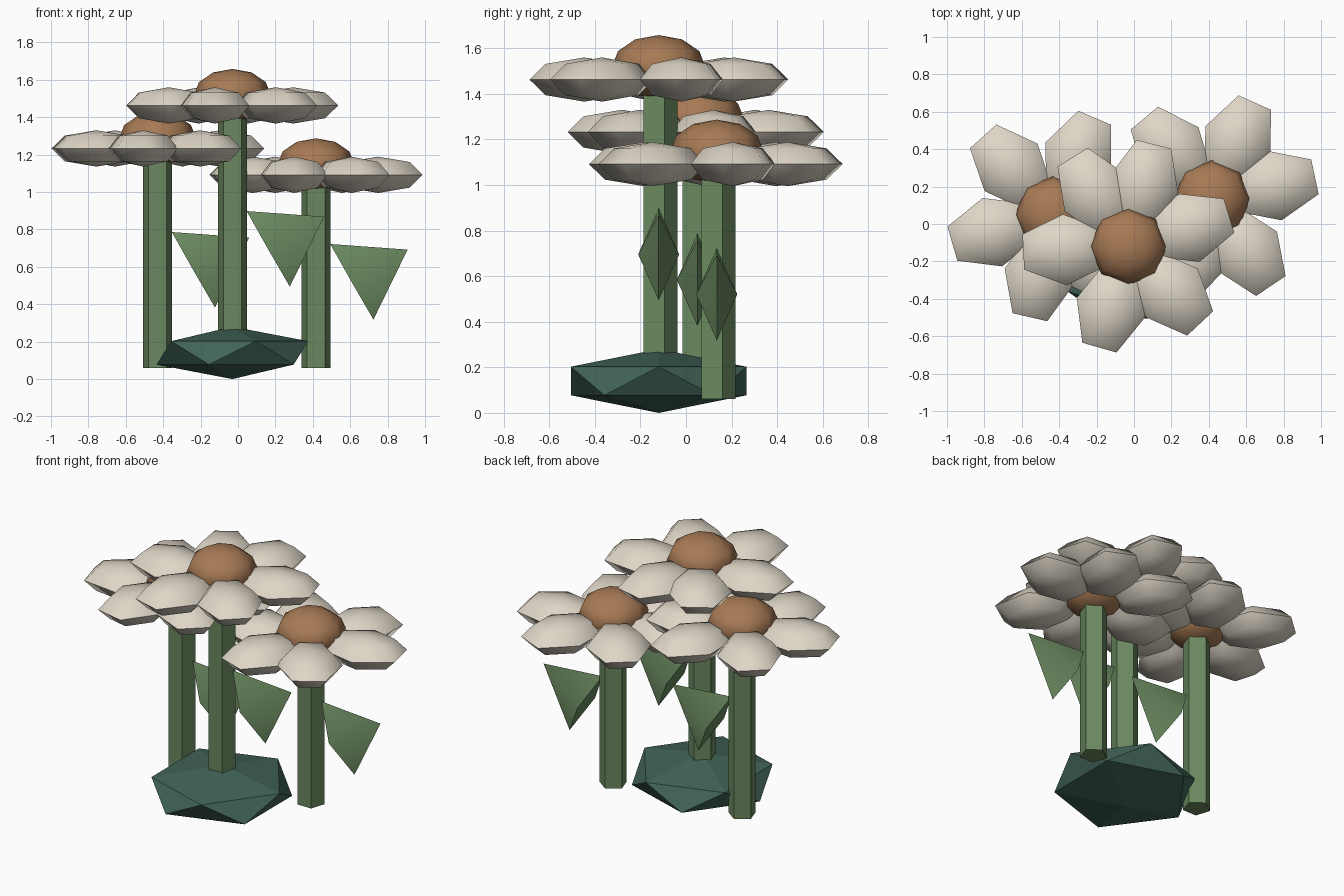
import bpy, bmesh
from math import radians
from mathutils import Matrix, Vector

cube = bpy.data.objects.get("Cube")
if cube:
    bpy.data.objects.remove(cube, do_unlink=True)


def material(name, rgb):
    m = bpy.data.materials.new(name)
    m.use_nodes = True
    m.diffuse_color = (*rgb, 1)
    m.node_tree.nodes["Principled BSDF"].inputs["Base Color"].default_value = (*rgb, 1)
    return m


CREAM = material("cream_petal", (0.73, 0.67, 0.57))
BROWN = material("brown_centre", (0.39, 0.195, 0.09))
GREEN = material("stem_green", (0.145, 0.25, 0.115))
DARK = material("dark_teal_base", (0.053, 0.127, 0.097))


def finish(name, bm, mat, smooth=True):
    bmesh.ops.recalc_face_normals(bm, faces=bm.faces)
    mesh = bpy.data.meshes.new(name)
    bm.to_mesh(mesh)
    bm.free()
    mesh.materials.append(mat)
    ob = bpy.data.objects.new(name, mesh)
    bpy.context.collection.objects.link(ob)
    if smooth:
        bpy.ops.object.select_all(action="DESELECT")
        ob.select_set(True)
        bpy.context.view_layer.objects.active = ob
        bpy.ops.object.shade_smooth_by_angle(angle=radians(60))
    return ob


def place(loc, scale, turn=0):
    return (Matrix.Translation(loc) @ Matrix.Rotation(radians(turn), 4, "Z")
            @ Matrix.Diagonal((*scale, 1)))


def flower(name, x, y, head_z, leaf_z, petal_angles):
    # Five-sided stem
    bm = bmesh.new()
    low = 0.06
    bmesh.ops.create_cone(bm, cap_ends=True, segments=5, radius1=0.082, radius2=0.082,
                          depth=head_z - low, matrix=Matrix.Translation((x, y, (head_z + low) / 2)))
    finish(name + "_stem", bm, GREEN, smooth=False)

    # Domed flower centre
    bm = bmesh.new()
    bmesh.ops.create_uvsphere(bm, u_segments=8, v_segments=6, radius=1,
                              matrix=place((x, y, head_z + 0.055), (0.206, 0.206, 0.14)))
    finish(name + "_centre", bm, BROWN)

    # Chunky six-sided petals, long axis pointing outward
    bm = bmesh.new()
    for a in petal_angles:
        out = Matrix.Rotation(radians(a), 3, "Z") @ Vector((0.34, 0, 0))
        bmesh.ops.create_uvsphere(bm, u_segments=6, v_segments=4, radius=1,
                                  matrix=place(out + Vector((x, y, head_z)), (0.257, 0.19, 0.097), a))
    finish(name + "_petals", bm, CREAM)

    # Leaf: four-sided pyramid with its base towards the stem
    bm = bmesh.new()
    top, tip, bottom, front, back = [
        bm.verts.new(Vector((x, y, leaf_z)) + Vector(p)) for p in
        ((0.076, 0, 0), (0.49, 0, -0.03), (0.307, 0, -0.404),
         (0.19, -0.09, -0.202), (0.19, 0.09, -0.202))]
    bm.faces.new((top, front, bottom, back))
    ring = (top, front, bottom, back)
    for i in range(4):
        bm.faces.new((ring[i], tip, ring[(i + 1) % 4]))
    finish(name + "_leaf", bm, GREEN)


flower("middle_flower", -0.03, -0.12, 1.463, 0.898, (17, 76, 122, 183, 254, 313))
flower("right_flower", -0.43, 0.05, 1.233, 0.786, (12, 67, 132, 196, 257, 312))
flower("left_flower", 0.417, 0.135, 1.092, 0.722, (12, 66, 130, 187, 250, 304))

# Faceted ground clump
bm = bmesh.new()
bmesh.ops.create_icosphere(bm, subdivisions=1, radius=1,
                           matrix=place((-0.03, -0.12, 0.14), (0.453, 0.453, 0.14)))
finish("base_clump", bm, DARK, smooth=False)
